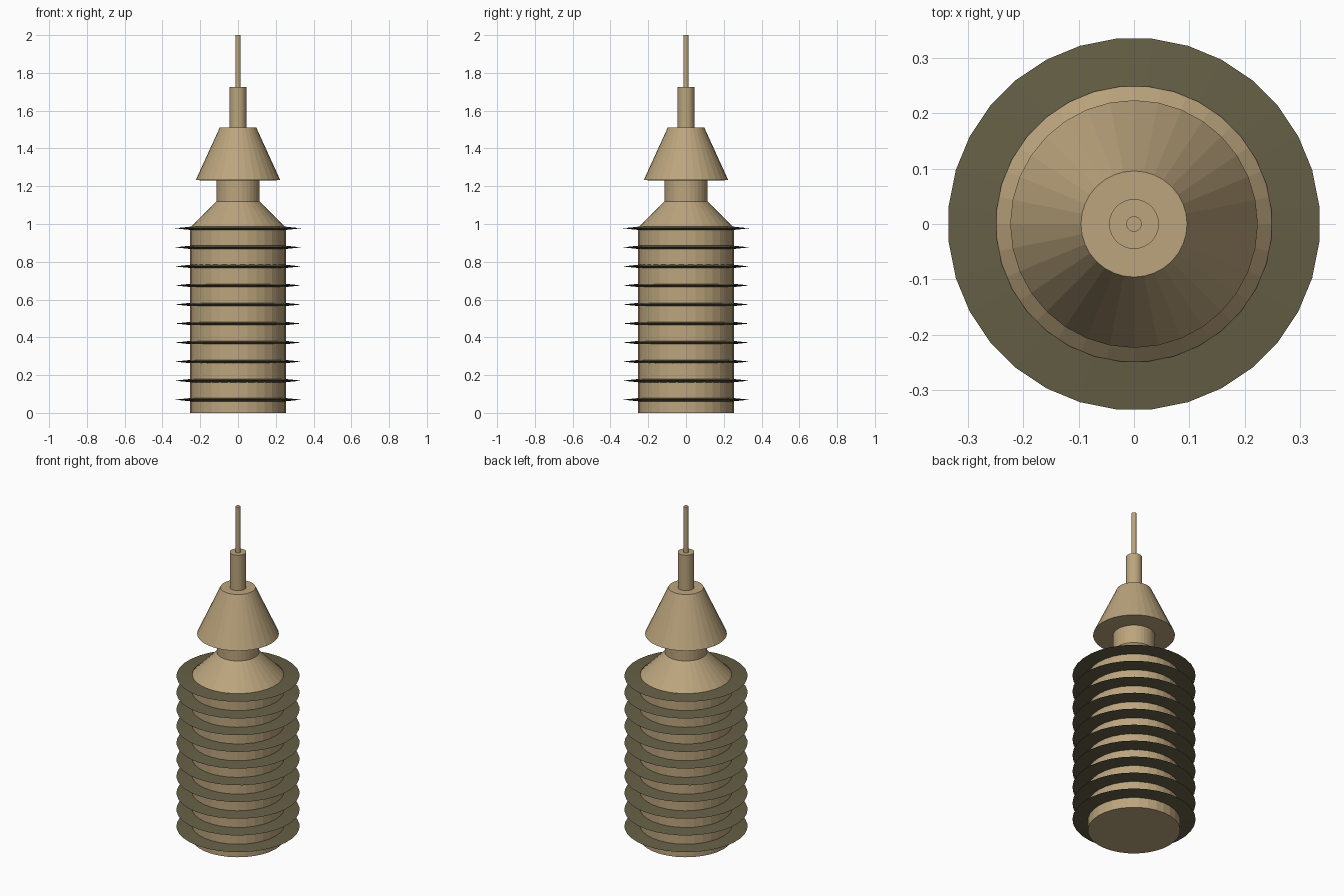
import bpy, bmesh
from math import cos, sin, pi

if "Cube" in bpy.data.objects:
    bpy.data.objects.remove(bpy.data.objects["Cube"])

SIDES = 32


def material(name, rgb):
    m = bpy.data.materials.new(name)
    m.diffuse_color = (*rgb, 1)
    m.use_nodes = True
    m.node_tree.nodes["Principled BSDF"].inputs["Base Color"].default_value = m.diffuse_color
    return m


tan = material("tan_ceramic", (0.50, 0.375, 0.205))
olive = material("dark_olive", (0.13, 0.115, 0.06))


def lathe(name, profile, mat, closed=False, offset=0.0):
    """Spin (radius, z) points, listed bottom to top, around z.
    Open profiles get end caps; closed ones make a ring."""
    bm = bmesh.new()
    rings = [[bm.verts.new((r * cos(2 * pi * (i + offset) / SIDES),
                            r * sin(2 * pi * (i + offset) / SIDES), z))
              for i in range(SIDES)] for r, z in profile]
    pairs = list(zip(rings, rings[1:]))
    if closed:
        pairs.append((rings[-1], rings[0]))
    else:
        bm.faces.new(rings[0])
        bm.faces.new(rings[-1])
    for a, b in pairs:
        for i in range(SIDES):
            j = (i + 1) % SIDES
            bm.faces.new((a[i], a[j], b[j], b[i]))
    bmesh.ops.recalc_face_normals(bm, faces=bm.faces)
    me = bpy.data.meshes.new(name)
    bm.to_mesh(me)
    bm.free()
    me.materials.append(mat)
    ob = bpy.data.objects.new(name, me)
    bpy.context.collection.objects.link(ob)
    return ob


# Main column: body, shoulder, neck, cone cap, tube and thin rod
lathe("column", [(0.253, 0), (0.253, 0.98), (0.115, 1.12), (0.115, 1.23),
                 (0.224, 1.232), (0.096, 1.512), (0.045, 1.512),
                 (0.045, 1.725), (0.014, 1.725), (0.014, 2.0)], tan)

# Sharp-edged cooling fins stacked up the body
for k in range(10):
    z = 0.07 + k * 0.1008
    lathe(f"fin_{k + 1}", [(0.25, z - 0.009), (0.337, z), (0.25, z + 0.009)],
          olive, closed=True, offset=0.5)
